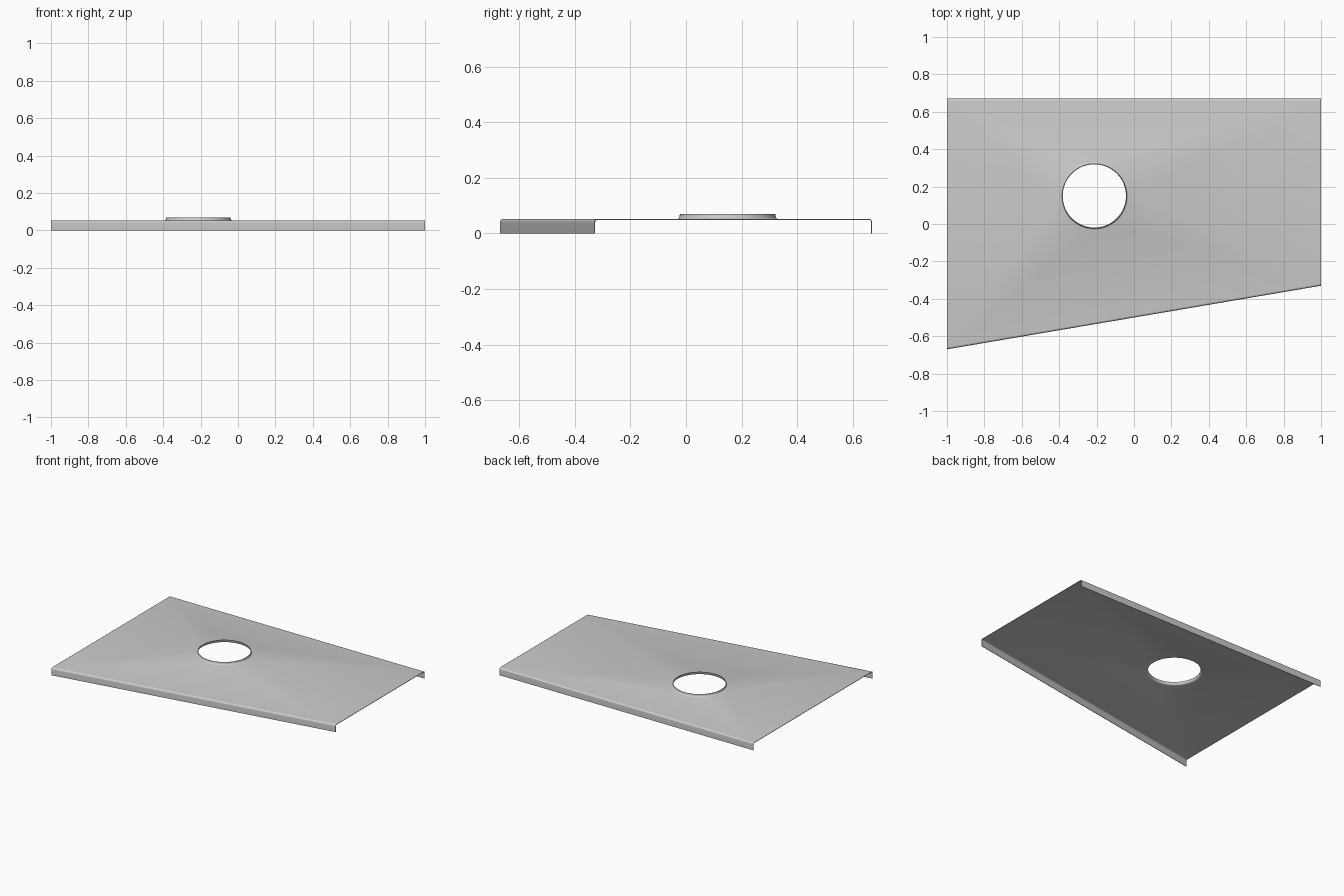
import bpy, bmesh, math

if "Cube" in bpy.data.objects:
    bpy.data.objects.remove(bpy.data.objects["Cube"])

TOP, R, T = 0.052, 0.012, 0.003      # sheet top, bend radius, sheet thickness
CX, CY, SEG = -0.212, 0.15, 64       # hole centre and sides

def edge_y(side, x):
    """Outer flange position: straight at the back, slanted at the front."""
    return 0.67 if side > 0 else -0.5 + 0.17 * x

def flange_profile(side, x):
    """Section from the flat sheet, round the bend, down to the ground."""
    y = edge_y(side, x)
    pts = []
    for i in range(7):
        a = math.pi / 2 * i / 6
        pts.append((x, y - side * R * (1 - math.sin(a)), TOP - R * (1 - math.cos(a))))
    return pts + [(x, y, 0)]

bm = bmesh.new()

# Folded flanges along the front and back
rows = {}
for side in (-1, 1):
    left, right = ([bm.verts.new(p) for p in flange_profile(side, x)] for x in (-1, 1))
    for i in range(len(left) - 1):
        bm.faces.new((left[i], right[i], right[i + 1], left[i + 1]))
    rows[side] = (left[0], right[0])

# Raised collar round the hole
rings = []
for r, z in [(0.182, TOP), (0.1775, TOP + 0.0015), (0.1745, TOP + 0.005),
             (0.173, TOP + 0.010), (0.172, 0.070)]:
    rings.append([bm.verts.new((CX + r * math.cos(2 * math.pi * k / SEG),
                                CY + r * math.sin(2 * math.pi * k / SEG), z))
                  for k in range(SEG)])
for a, b in zip(rings, rings[1:]):
    for k in range(SEG):
        n = (k + 1) % SEG
        bm.faces.new((a[k], a[n], b[n], b[k]))

# Flat sheet filled between the bends and the collar
def edge(u, v):
    return bm.edges.get((u, v)) or bm.edges.new((u, v))

corners = [rows[-1][0], rows[-1][1], rows[1][1], rows[1][0]]
loop = [edge(corners[i], corners[(i + 1) % 4]) for i in range(4)]
loop += [edge(rings[0][k], rings[0][(k + 1) % SEG]) for k in range(SEG)]
bmesh.ops.triangle_fill(bm, edges=loop, use_beauty=True, normal=(0, 0, 1))

# Face everything outward, flat sheet upward
bmesh.ops.recalc_face_normals(bm, faces=bm.faces[:])
bm.normal_update()
if max(bm.faces, key=lambda f: f.calc_area() * abs(f.normal.z)).normal.z < 0:
    bmesh.ops.reverse_faces(bm, faces=bm.faces[:])

mesh = bpy.data.meshes.new("sheet_panel")
bm.to_mesh(mesh)
bm.free()
panel = bpy.data.objects.new("sheet_panel", mesh)
bpy.context.collection.objects.link(panel)

# Sheet thickness and smooth bends
bpy.context.view_layer.objects.active = panel
panel.select_set(True)
mod = panel.modifiers.new("thickness", 'SOLIDIFY')
mod.thickness = T
mod.offset = -1
bpy.ops.object.modifier_apply(modifier=mod.name)
bpy.ops.object.shade_smooth_by_angle(angle=math.radians(35))
